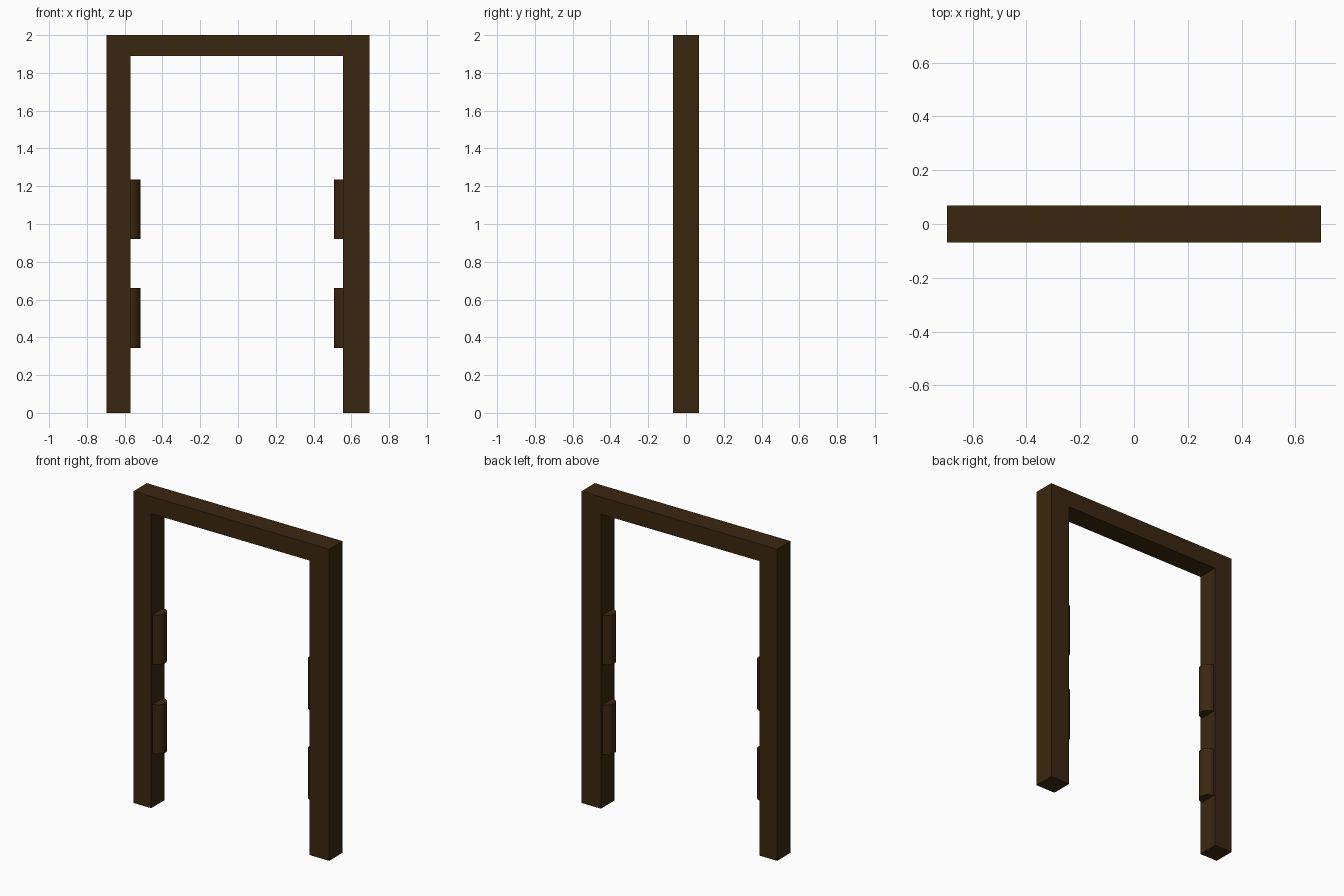
import bpy, bmesh, math

if "Cube" in bpy.data.objects:
    bpy.data.objects.remove(bpy.data.objects["Cube"])

wood = bpy.data.materials.new("dark_wood")
wood.diffuse_color = (0.042, 0.02, 0.005, 1)
wood.use_nodes = True
wood.node_tree.nodes["Principled BSDF"].inputs["Base Color"].default_value = wood.diffuse_color

# Door frame: U-shaped profile extruded through its depth
outline = [(-0.695, 0), (-0.569, 0), (-0.569, 1.89), (0.557, 1.89),
           (0.557, 0), (0.695, 0), (0.695, 2), (-0.695, 2)]
DEPTH = 0.136
bm = bmesh.new()
face = bm.faces.new([bm.verts.new((x, -DEPTH / 2, z)) for x, z in outline])
ext = bmesh.ops.extrude_face_region(bm, geom=[face])
bmesh.ops.translate(bm, vec=(0, DEPTH, 0),
                    verts=[g for g in ext["geom"] if isinstance(g, bmesh.types.BMVert)])
bmesh.ops.recalc_face_normals(bm, faces=bm.faces)
mesh = bpy.data.meshes.new("door_frame")
bm.to_mesh(mesh)
bm.free()
frame = bpy.data.objects.new("door_frame", mesh)
bpy.context.collection.objects.link(frame)
mesh.materials.append(wood)


# Hinge barrels half sunk into the inner face of each post
def hinge(name, x, z):
    bpy.ops.mesh.primitive_cylinder_add(vertices=32, radius=0.053, depth=0.317,
                                        location=(x, 0, z))
    ob = bpy.context.object
    ob.name = name
    ob.data.materials.append(wood)
    bpy.ops.object.shade_smooth_by_angle(angle=math.radians(30))


for side, x in (("left", -0.569), ("right", 0.561)):
    for level, z in (("lower", 0.503), ("upper", 1.078)):
        hinge(f"{side}_{level}_hinge", x, z)
